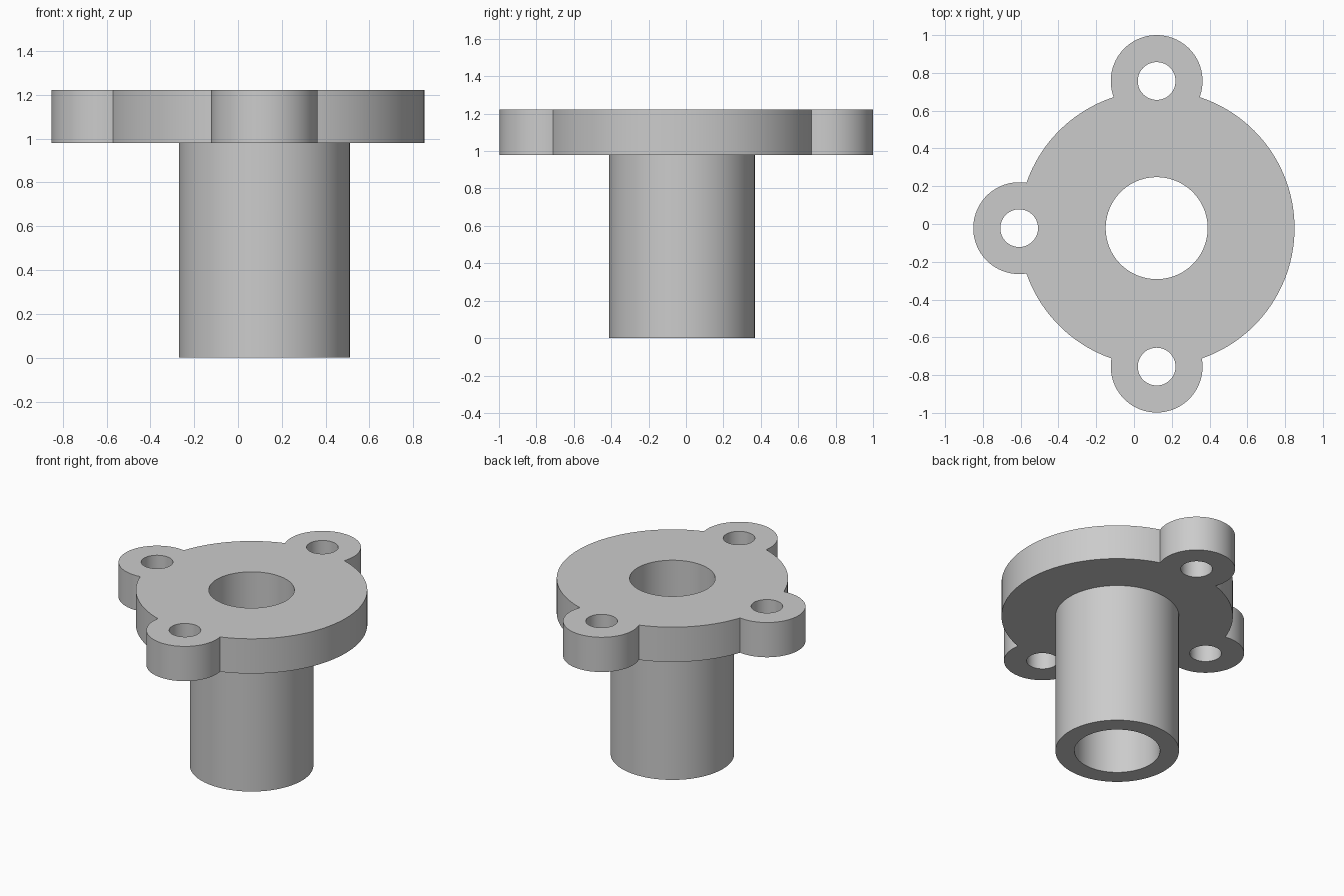
import bpy
import math

cube = bpy.data.objects.get("Cube")
if cube:
    bpy.data.objects.remove(cube, do_unlink=True)

# Material
grey = bpy.data.materials.new("light grey")
grey.use_nodes = True
colour = (0.6, 0.6, 0.6, 1)
grey.diffuse_color = colour
grey.node_tree.nodes["Principled BSDF"].inputs["Base Color"].default_value = colour

# Layout
CX, CY = 0.12, -0.022
FLANGE_Z, TOP_Z = 0.98, 1.222
LUGS = [(CX, 0.757), (CX, -0.757 + 0.002), (-0.608, CY)]
LUG_R, HOLE_R = 0.243, 0.1


def cylinder(name, xy, radius, z0, z1, sides=96):
    bpy.ops.mesh.primitive_cylinder_add(
        vertices=sides, radius=radius, depth=z1 - z0,
        location=(xy[0], xy[1], (z0 + z1) / 2))
    obj = bpy.context.object
    obj.name = obj.data.name = name
    obj.data.materials.append(grey)
    return obj


def combine(target, tool, operation):
    """Apply a boolean to the target and discard the tool."""
    mod = target.modifiers.new(operation.lower(), 'BOOLEAN')
    mod.operation = operation
    mod.solver = 'EXACT'
    mod.object = tool
    bpy.context.view_layer.objects.active = target
    bpy.ops.object.modifier_apply(modifier=mod.name)
    bpy.data.objects.remove(tool, do_unlink=True)


# Flange disc with three rounded lugs and the sleeve below
body = cylinder("flanged_sleeve", (CX, CY), 0.73, FLANGE_Z, TOP_Z, 128)
for xy in LUGS:
    combine(body, cylinder("lug", xy, LUG_R, FLANGE_Z, TOP_Z), 'UNION')
sleeve = cylinder("sleeve", (CX, CY), 0.39, 0, (FLANGE_Z + TOP_Z) / 2)
combine(body, sleeve, 'UNION')

# Bolt holes and central bore
for xy in LUGS:
    combine(body, cylinder("bolt_hole", xy, HOLE_R, 0.5, 1.5, 48), 'DIFFERENCE')
combine(body, cylinder("bore", (CX, CY), 0.27, -0.5, 1.5), 'DIFFERENCE')

# Smooth walls with sharp rims
bpy.ops.object.select_all(action='DESELECT')
body.select_set(True)
bpy.context.view_layer.objects.active = body
bpy.ops.object.shade_smooth_by_angle(angle=math.radians(30))
